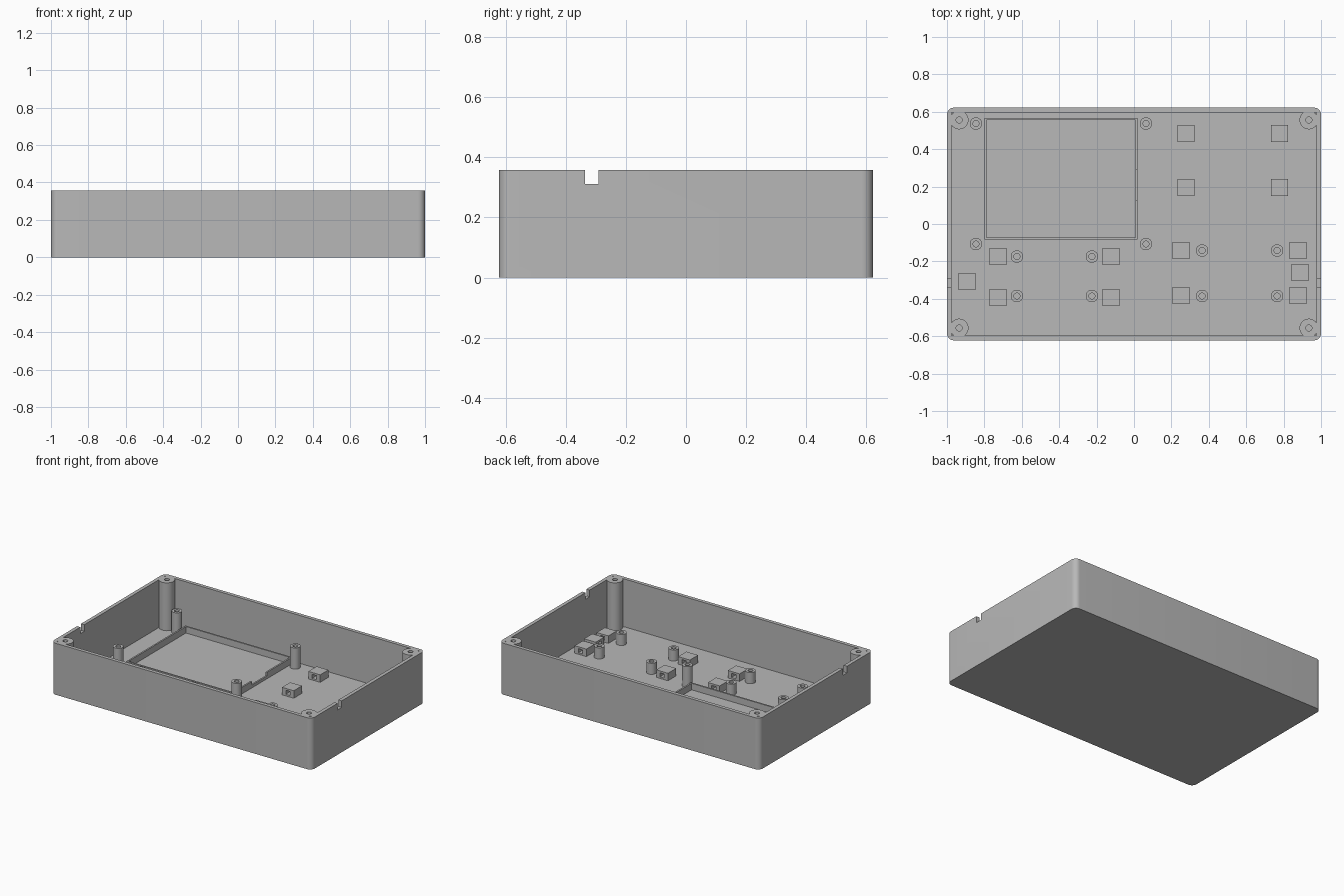
import bpy, bmesh, math

if "Cube" in bpy.data.objects:
    bpy.data.objects.remove(bpy.data.objects["Cube"], do_unlink=True)

grey = bpy.data.materials.new("plain_grey")
grey.use_nodes = True
colour = (0.48, 0.48, 0.48, 1)
grey.diffuse_color = colour
grey.node_tree.nodes["Principled BSDF"].inputs["Base Color"].default_value = colour

WIDTH, DEPTH, HEIGHT = 2.0, 1.244, 0.357
WALL = FLOOR = 0.025


def add_object(name, bm):
    bmesh.ops.recalc_face_normals(bm, faces=bm.faces[:])
    mesh = bpy.data.meshes.new(name)
    bm.to_mesh(mesh)
    bm.free()
    mesh.materials.append(grey)
    obj = bpy.data.objects.new(name, mesh)
    bpy.context.collection.objects.link(obj)
    return obj


def smooth(obj):
    bpy.ops.object.select_all(action='DESELECT')
    obj.select_set(True)
    bpy.context.view_layer.objects.active = obj
    bpy.ops.object.shade_smooth_by_angle(angle=math.radians(35))


def box(name, x0, x1, y0, y1, z0, z1):
    bm = bmesh.new()
    bmesh.ops.create_cube(bm, size=1)
    for v in bm.verts:
        v.co = ((x0 + x1) / 2 + v.co.x * (x1 - x0),
                (y0 + y1) / 2 + v.co.y * (y1 - y0),
                (z0 + z1) / 2 + v.co.z * (z1 - z0))
    return add_object(name, bm)


def cut(obj, *cutters):
    for cutter in cutters:
        mod = obj.modifiers.new("cut", 'BOOLEAN')
        mod.operation, mod.solver, mod.object = 'DIFFERENCE', 'EXACT', cutter
    bpy.context.view_layer.objects.active = obj
    for mod in list(obj.modifiers):
        bpy.ops.object.modifier_apply(modifier=mod.name)
    for cutter in cutters:
        bpy.data.objects.remove(cutter, do_unlink=True)


def post(name, x, y, radius, bore, top, bore_bottom, sides=32):
    """Round post with a blind screw hole, turned from a short profile."""
    bm = bmesh.new()
    rings = []
    for r, z in ((radius, FLOOR), (radius, top), (bore, top), (bore, bore_bottom)):
        rings.append([bm.verts.new((x + r * math.cos(math.tau * i / sides),
                                    y + r * math.sin(math.tau * i / sides), z))
                      for i in range(sides)])
    for a, b in zip(rings, rings[1:]):
        for i in range(sides):
            j = (i + 1) % sides
            bm.faces.new((a[i], a[j], b[j], b[i]))
    bm.faces.new(rings[0])
    bm.faces.new(rings[-1])
    smooth(add_object(name, bm))


def tie_block(name, x, y, along_x=False):
    """Cable anchor block with a square tunnel through it."""
    half, top, slot = 0.045, 0.077, 0.016
    block = box(name, x - half, x + half, y - half, y + half, FLOOR, top)
    sx, sy = (0.1, slot) if along_x else (slot, 0.1)
    cut(block, box("tunnel_cutter", x - sx, x + sx, y - sy, y + sy, 0.036, 0.064))


# Open case: rounded outer block, hollowed, with a cable notch in each end wall
bm = bmesh.new()
radius, steps = 0.037, 8
outline = []
for k, (sx, sy) in enumerate(((1, 1), (-1, 1), (-1, -1), (1, -1))):
    for i in range(steps + 1):
        a = math.pi / 2 * (k + i / steps)
        outline.append(bm.verts.new((sx * (WIDTH / 2 - radius) + radius * math.cos(a),
                                     sy * (DEPTH / 2 - radius) + radius * math.sin(a), 0)))
base = bm.faces.new(outline)
raised = bmesh.ops.extrude_face_region(bm, geom=[base])["geom"]
bmesh.ops.translate(bm, vec=(0, 0, HEIGHT),
                    verts=[g for g in raised if isinstance(g, bmesh.types.BMVert)])
case = add_object("case", bm)
ix, iy = WIDTH / 2 - WALL, DEPTH / 2 - WALL
cut(case,
    box("hollow_cutter", -ix, ix, -iy, iy, FLOOR, 0.5),
    box("notch_cutter", -1.2, 1.2, -0.336, -0.291, 0.311, 0.5))
smooth(case)

# Lid screw posts in the corners
for side, sx in (("left", 1), ("right", -1)):
    for end, sy in (("back", 1), ("front", -1)):
        post(f"{end}_{side}_lid_post", sx * 0.935, sy * 0.556, 0.05, 0.016, HEIGHT, 0.15)

# Board standoffs: tall set round the tray, two short sets in front
for label, xs, ys, top in (("display", (-0.845, 0.064), (0.537, -0.107), 0.172),
                           ("right_board", (-0.626, -0.225), (-0.174, -0.385), 0.102),
                           ("left_board", (0.364, 0.765), (-0.142, -0.385), 0.102)):
    for x in xs:
        for y in ys:
            post(f"{label}_standoff", x, y, 0.033, 0.016, top, FLOOR + 0.005, 24)

# Cable anchor blocks
for label, xs, ys in (("back", (0.278, 0.778), (0.484, 0.195)),
                      ("right_board", (-0.727, -0.123), (-0.174, -0.393)),
                      ("left_board", (0.251, 0.877), (-0.142, -0.382))):
    for x in xs:
        for y in ys:
            tie_block(f"{label}_cable_anchor", x, y)
tie_block("left_notch_cable_anchor", 0.888, -0.26, True)
tie_block("right_notch_cable_anchor", -0.893, -0.307, True)

# Thin raised frame of the tray, lowered along part of one side
x0, x1, y0, y1, rim, top = -0.8, 0.019, -0.083, 0.567, 0.011, 0.07
frame = box("tray_frame", x0, x1, y0, y1, FLOOR, top)
cut(frame,
    box("tray_cutter", x0 + rim, x1 - rim, y0 + rim, y1 - rim, 0, 0.2),
    box("gap_cutter", x1 - 0.05, x1 + 0.05, 0.125, 0.29, 0.045, 0.2))
